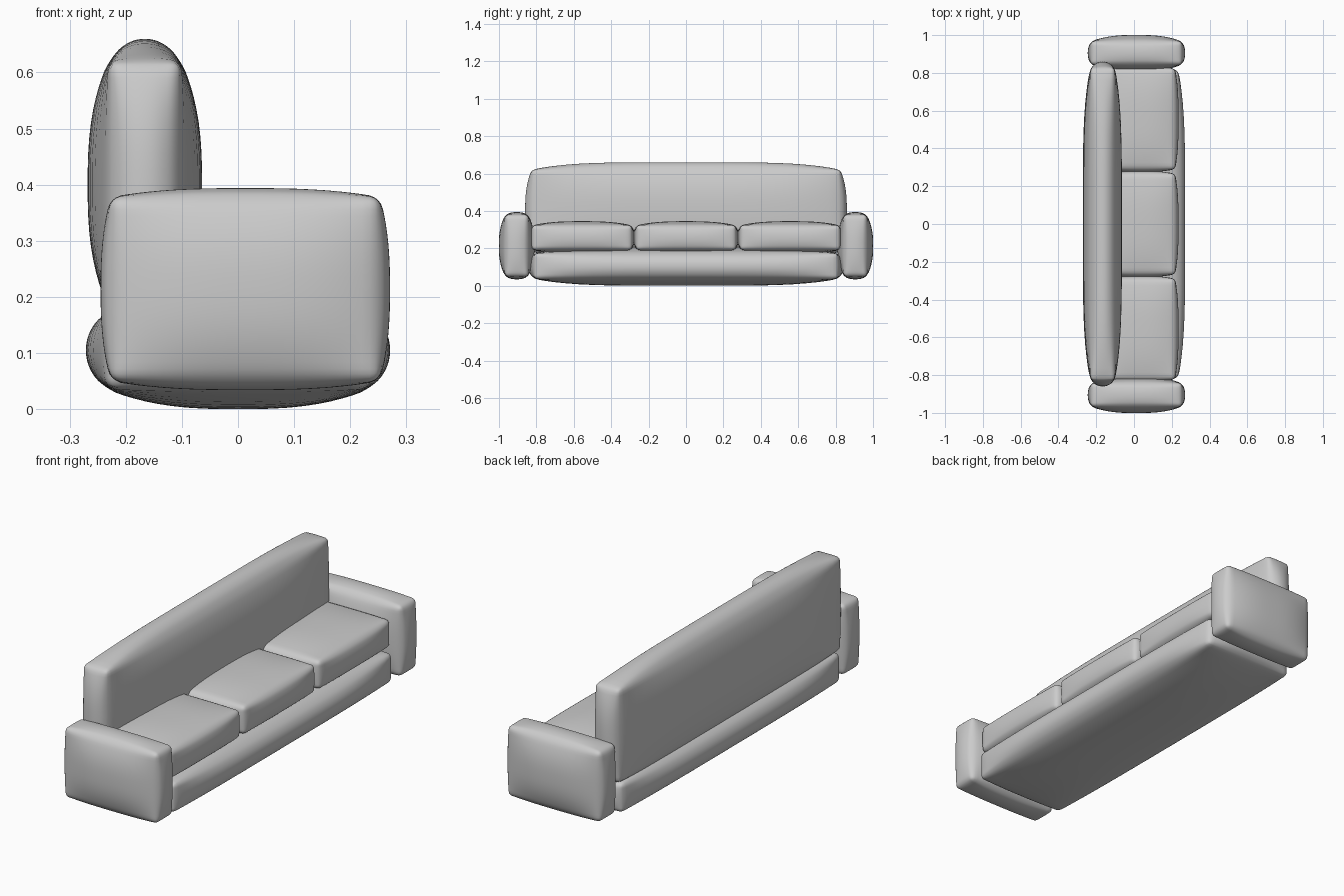
import bpy, bmesh, math
from mathutils import Vector

if "Cube" in bpy.data.objects:
    bpy.data.objects.remove(bpy.data.objects["Cube"])


def soft_box(name, centre, half, bulge, r=0.02):
    """Upholstered block: rounded box whose faces swell outwards between its edges."""
    bm = bmesh.new()
    bmesh.ops.create_cube(bm, size=2)
    bmesh.ops.subdivide_edges(bm, edges=bm.edges[:], cuts=23, use_grid_fill=True)
    power = [2 + 3 * h for h in half]
    for v in bm.verts:
        # crowd the grid towards the edges, then round them
        p = Vector([math.sin(c * math.pi / 2) * h for c, h in zip(v.co, half)])
        core = Vector([max(-(h - r), min(h - r, c)) for c, h in zip(p, half)])
        p = core + (p - core).normalized() * r
        # swell each face, fading to nothing at the edges
        q = [c / h for c, h in zip(p, half)]
        f = [max(0, 1 - abs(c) ** k) for c, k in zip(q, power)]
        for i in range(3):
            p[i] += bulge[i] * q[i] * f[(i + 1) % 3] * f[(i + 2) % 3]
        v.co = p
    bmesh.ops.recalc_face_normals(bm, faces=bm.faces[:])
    for face in bm.faces:
        face.smooth = True
    mesh = bpy.data.meshes.new(name)
    bm.to_mesh(mesh)
    bm.free()
    obj = bpy.data.objects.new(name, mesh)
    obj.location = centre
    bpy.context.collection.objects.link(obj)
    return obj


# Base and backrest
soft_box("base", (0, 0, 0.105), (0.235, 0.81, 0.069), (0.036, 0.035, 0.036))
soft_box("backrest", (-0.166, 0, 0.40), (0.065, 0.825, 0.22), (0.037, 0.035, 0.04))

# Armrests
for side, y in (("left", -0.905), ("right", 0.905)):
    soft_box(side + "_armrest", (0.013, y, 0.214), (0.240, 0.062, 0.164),
             (0.018, 0.034, 0.016))

# Three seat cushions
for i in range(3):
    soft_box(f"seat_cushion_{i + 1}", (0.03, (i - 1) * 0.556, 0.257),
             (0.188, 0.266, 0.066), (0.018, 0.016, 0.022))
